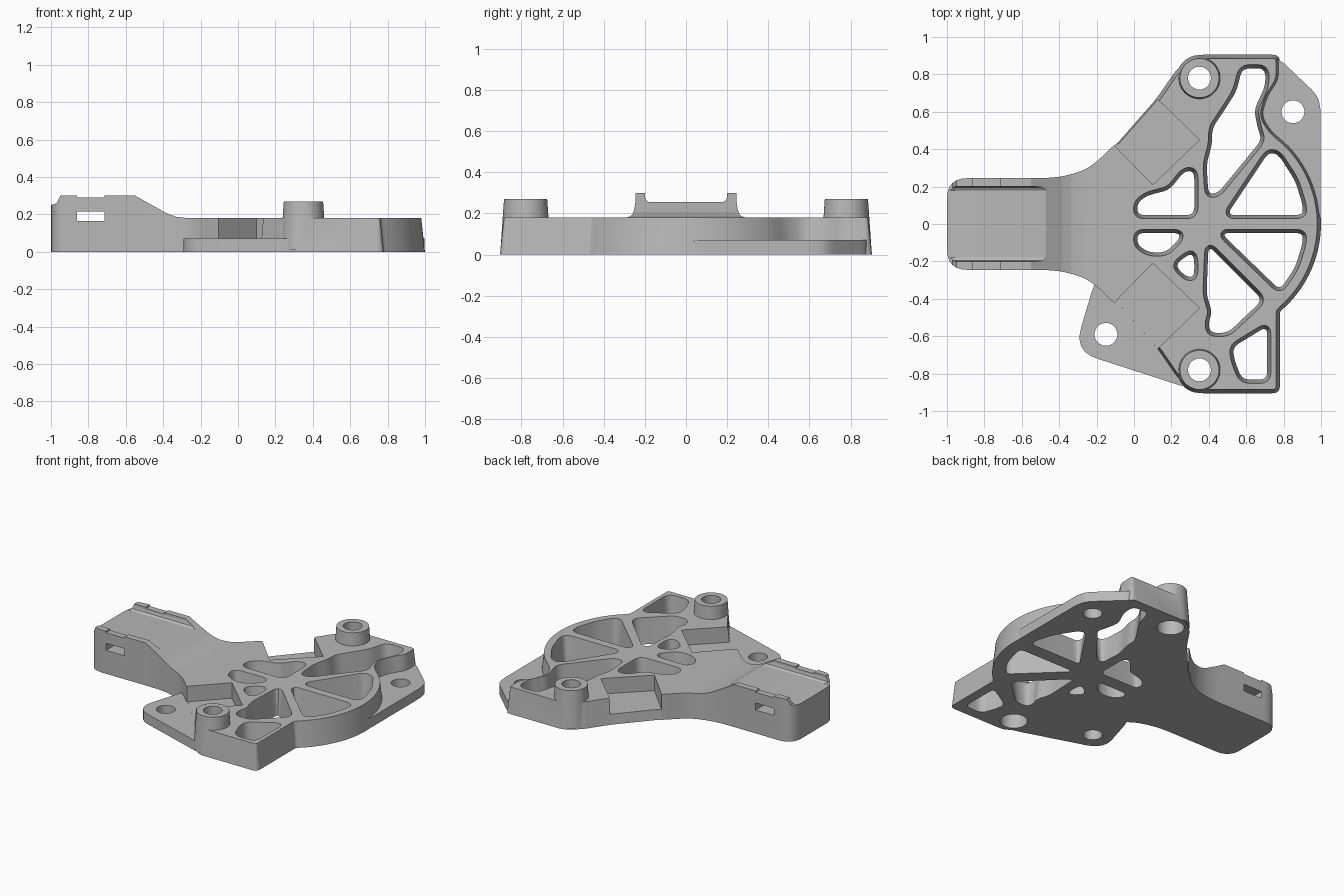
import bpy, bmesh, math
from mathutils import Vector

if "Cube" in bpy.data.objects:
    bpy.data.objects.remove(bpy.data.objects["Cube"], do_unlink=True)

grey = bpy.data.materials.new("plain_grey")
grey.use_nodes = True
colour = (0.48, 0.48, 0.48, 1)
grey.diffuse_color = colour
grey.node_tree.nodes["Principled BSDF"].inputs["Base Color"].default_value = colour


def rounded(points, radius, steps=6):
    """Outline in hundredths of a unit, with each corner softened."""
    pts = [Vector(p) / 100 for p in points]
    out = []
    for i, corner in enumerate(pts):
        before, after = pts[i - 1] - corner, pts[(i + 1) % len(pts)] - corner
        a = corner + before.normalized() * min(radius, before.length * 0.45)
        b = corner + after.normalized() * min(radius, after.length * 0.45)
        for k in range(steps + 1):
            t = k / steps
            out.append(a * (1 - t) ** 2 + corner * 2 * t * (1 - t) + b * t * t)
    return out


def sharp(points):
    return [Vector(p) / 100 for p in points]


def circle(x, y, r, n=48):
    return [Vector((x + r * math.cos(math.tau * i / n), y + r * math.sin(math.tau * i / n)))
            for i in range(n)]


def offset(pts, d):
    """Grow an outline outwards by d."""
    n = len(pts)
    area = sum(pts[i - 1].cross(pts[i]) for i in range(n))
    side = d if area > 0 else -d
    out = []
    for i, p in enumerate(pts):
        e1 = (p - pts[i - 1]).normalized()
        e2 = (pts[(i + 1) % n] - p).normalized()
        n1, n2 = Vector((e1.y, -e1.x)), Vector((e2.y, -e2.x))
        out.append(p + (n1 + n2) * side / max(1 + n1.dot(n2), 0.5))
    return out


def prism(name, pts, low, high, grow=0, axis="z"):
    """Extrude an outline along an axis, growing it towards the high end."""
    place = {"z": lambda p, w: (p.x, p.y, w),
             "y": lambda p, w: (p.x, w, p.y),
             "x": lambda p, w: (w, p.x, p.y)}[axis]
    bm = bmesh.new()
    top_pts = offset(pts, grow) if grow else pts
    a = [bm.verts.new(place(p, low)) for p in pts]
    b = [bm.verts.new(place(p, high)) for p in top_pts]
    bm.faces.new(a)
    bm.faces.new(b)
    for i in range(len(a)):
        bm.faces.new((a[i - 1], a[i], b[i], b[i - 1]))
    bmesh.ops.recalc_face_normals(bm, faces=bm.faces)
    mesh = bpy.data.meshes.new(name)
    bm.to_mesh(mesh)
    bm.free()
    mesh.materials.append(grey)
    obj = bpy.data.objects.new(name, mesh)
    bpy.context.collection.objects.link(obj)
    return obj


def combine(target, tool, operation="DIFFERENCE"):
    mod = target.modifiers.new("combine", "BOOLEAN")
    mod.operation, mod.solver, mod.object = operation, "EXACT", tool
    bpy.context.view_layer.objects.active = target
    bpy.ops.object.modifier_apply(modifier=mod.name)
    bpy.data.objects.remove(tool, do_unlink=True)


# Main body with a curved rim and drafted sides
rim = [(39 + 61 * math.cos(math.radians(a)), 61 * math.sin(math.radians(a)))
       for a in range(-50, 46, 5)]
body_outline = ([(-25, -27), (-10, -42), (12, -67), (23, -83), (33, -90.5), (78, -90.5), (78, -47.5)]
                + rim + [(74, 50), (69, 58), (72, 68), (78, 77), (78, 90.5),
                         (33, 90.5), (23, 83), (12, 67), (-10, 42), (-25, 27)])
body = prism("bracket_body", rounded(body_outline, 0.04), 0, 0.18, -0.02)

# Arm with flared root, sloped top and a channel between two rails
half = [(-100, -24.5), (-42, -24.5), (-28, -28), (-20, -33), (-6, -47), (6, -25)]
arm = prism("arm", rounded(half + [(x, -y) for x, y in reversed(half)], 0.11), 0, 0.32)
top_profile = [(-110, 24), (-100, 25), (-97, 26), (-95, 30), (-55, 30), (-38, 20.5),
               (-33, 18.7), (-27, 18), (20, 18), (20, 40), (-110, 40)]
combine(arm, prism("top_cutter", sharp(top_profile), -1, 1, axis="y"))
channel = [(-20, 40), (-20, 28), (-19.5, 26.5), (-18, 25.5),
           (18, 25.5), (19.5, 26.5), (20, 28), (20, 40)]
combine(arm, prism("channel_cutter", sharp(channel), -1.1, -0.3, axis="x"))
for z0, z1 in ((16.5, 21.5), (29, 40)):
    slot = [(-86, z0), (-71.5, z0), (-71.5, z1), (-86, z1)]
    combine(arm, prism("slot_cutter", sharp(slot), -1, 1, axis="y"))
combine(body, arm, "UNION")

# Thin mounting flanges
front_flange = [(-19, -24), (-32, -68), (36, -90), (60, -80), (20, -28)]
back_flange = [(72, 89), (78, 88), (98, 69), (99.8, 62), (99.8, 2), (80, 2), (62, 60)]
combine(body, prism("front_flange", rounded(front_flange, 0.13), 0, 0.07), "UNION")
combine(body, prism("back_flange", rounded(back_flange, 0.05), 0, 0.07), "UNION")

# Conical bosses
for y in (-0.78, 0.78):
    combine(body, prism("boss", circle(0.35, y, 0.123), 0.01, 0.27, -0.018), "UNION")

# Square recesses open to the outside
for side in (1, -1):
    recess = [(-22, -54), (10, -21), (35, -45), (2, -77)]
    combine(body, prism("recess_cutter", sharp([(x, y * side) for x, y in recess]), 0.0705, 0.4))

# Drafted lightening openings between the spokes
openings = [
    [(50, 5), (90, 5), (90, 10), (86, 23), (77, 37), (72, 38)],
    [(47, -5), (90, -5), (90, -10), (86, -23), (78, -35)],
    [(40, -12), (67, -39), (67, -42), (50, -58), (41, -58), (40, -53), (42, -47), (39, -38)],
    [(40, 16), (45, 17), (68, 45), (66, 51), (64, 61), (70, 74), (70, 83), (58, 83),
     (55, 71), (50, 63), (42, 51), (42, 43), (39, 32)],
    [(71, -55), (71, -83), (58, -83), (54, -73), (53, -66)],
    [(2, 5), (32, 5), (32, 28), (27, 28), (19, 18), (7, 15), (2, 11)],
    [(2, -5), (24, -5), (24, -8), (17, -15), (8, -15), (2, -11)],
    [(30, -16), (32, -18), (32, -28), (28, -28), (22, -22)],
]
for pts in openings:
    combine(body, prism("opening_cutter", rounded(pts, 0.04), -0.02, 0.2, 0.024))

# Screw holes, with wider mouths under the bosses
for x, y in ((-0.15, -0.59), (0.85, 0.6), (0.35, -0.78), (0.35, 0.78)):
    combine(body, prism("hole_cutter", circle(x, y, 0.061), -0.1, 0.5))
for y in (-0.78, 0.78):
    combine(body, prism("mouth_cutter", circle(0.35, y, 0.088), -0.1, 0.1))

bpy.ops.object.select_all(action="DESELECT")
body.select_set(True)
bpy.context.view_layer.objects.active = body
bpy.ops.object.shade_smooth_by_angle(angle=math.radians(20))
